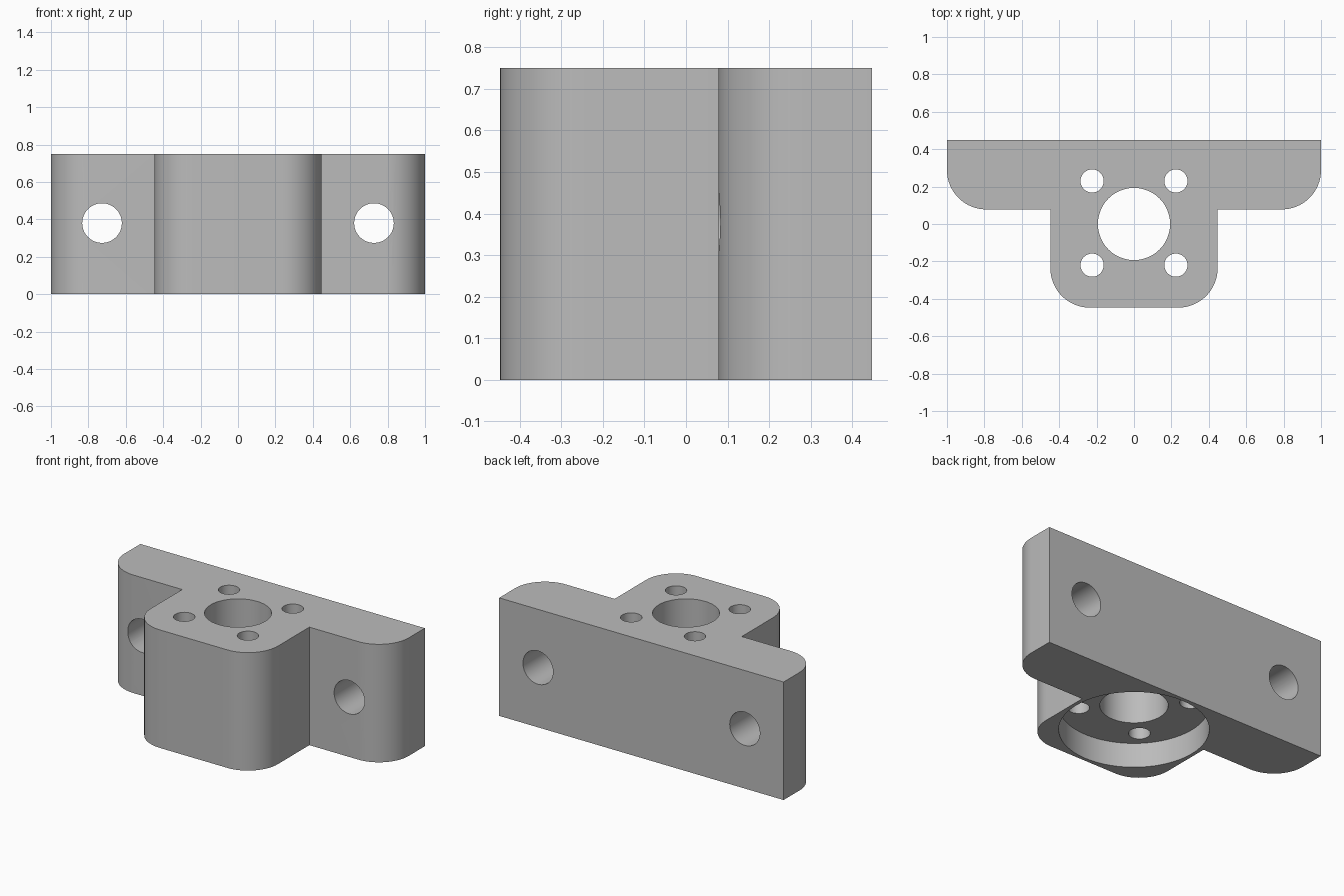
import bpy, bmesh
from math import cos, sin, pi, radians

if "Cube" in bpy.data.objects:
    bpy.data.objects.remove(bpy.data.objects["Cube"], do_unlink=True)

HEIGHT = 0.75
MID_Z = 0.38

# Single plain grey
grey = bpy.data.materials.new("plain grey")
grey.use_nodes = True
colour = (0.5, 0.5, 0.5, 1)
grey.diffuse_color = colour
grey.node_tree.nodes["Principled BSDF"].inputs["Base Color"].default_value = colour


def front_corner(x, y, radius, steps=16):
    """Rounded +x corner, running from the front edge round to the side."""
    cx, cy = x - radius, y + radius
    return [(cx + radius * sin(a), cy - radius * cos(a))
            for a in (pi / 2 * i / steps for i in range(steps + 1))]


def extrude_profile(name, points, height):
    bm = bmesh.new()
    base = bm.faces.new([bm.verts.new((x, y, 0)) for x, y in points])
    top = bmesh.ops.extrude_face_region(bm, geom=[base])["geom"]
    bmesh.ops.translate(bm, vec=(0, 0, height),
                        verts=[v for v in top if isinstance(v, bmesh.types.BMVert)])
    bmesh.ops.recalc_face_normals(bm, faces=bm.faces)
    mesh = bpy.data.meshes.new(name)
    bm.to_mesh(mesh)
    bm.free()
    obj = bpy.data.objects.new(name, mesh)
    bpy.context.collection.objects.link(obj)
    return obj


def drill(target, location, radius, depth, rotation=(0, 0, 0), sides=48):
    """Cut a round hole centred on location."""
    bpy.ops.mesh.primitive_cylinder_add(vertices=sides, radius=radius, depth=depth,
                                        location=location, rotation=rotation)
    cutter = bpy.context.object
    cutter.name = "hole_cutter"
    cutter.hide_render = True
    mod = target.modifiers.new("hole", "BOOLEAN")
    mod.operation = "DIFFERENCE"
    mod.solver = "EXACT"
    mod.object = cutter
    bpy.context.view_layer.objects.active = target
    bpy.ops.object.modifier_apply(modifier=mod.name)
    bpy.data.objects.remove(cutter, do_unlink=True)


# T-shaped bracket body with rounded front corners
half = front_corner(0.447, -0.447, 0.21)
half += [(0.447, 0.078)]
half += front_corner(1.0, 0.078, 0.21)
half += [(1.0, 0.448)]
outline = half + [(-x, y) for x, y in reversed(half)]
bracket = extrude_profile("mounting_bracket", outline, HEIGHT)
bracket.data.materials.append(grey)

# Round recess in the underside, then the central bore
drill(bracket, (0, 0, 0), 0.425, 0.31, sides=64)
drill(bracket, (0, 0, MID_Z), 0.193, 2)

# Four screw holes around the bore, and one through each ear
for side in (-1, 1):
    for y in (-0.22, 0.23):
        drill(bracket, (side * 0.224, y, MID_Z), 0.062, 2, sides=32)
    drill(bracket, (side * 0.727, 0.26, MID_Z), 0.106, 2, rotation=(pi / 2, 0, 0))

# Smooth curved walls, sharp edges elsewhere
bpy.ops.object.select_all(action="DESELECT")
bracket.select_set(True)
bpy.context.view_layer.objects.active = bracket
bpy.ops.object.shade_smooth_by_angle(angle=radians(30))
